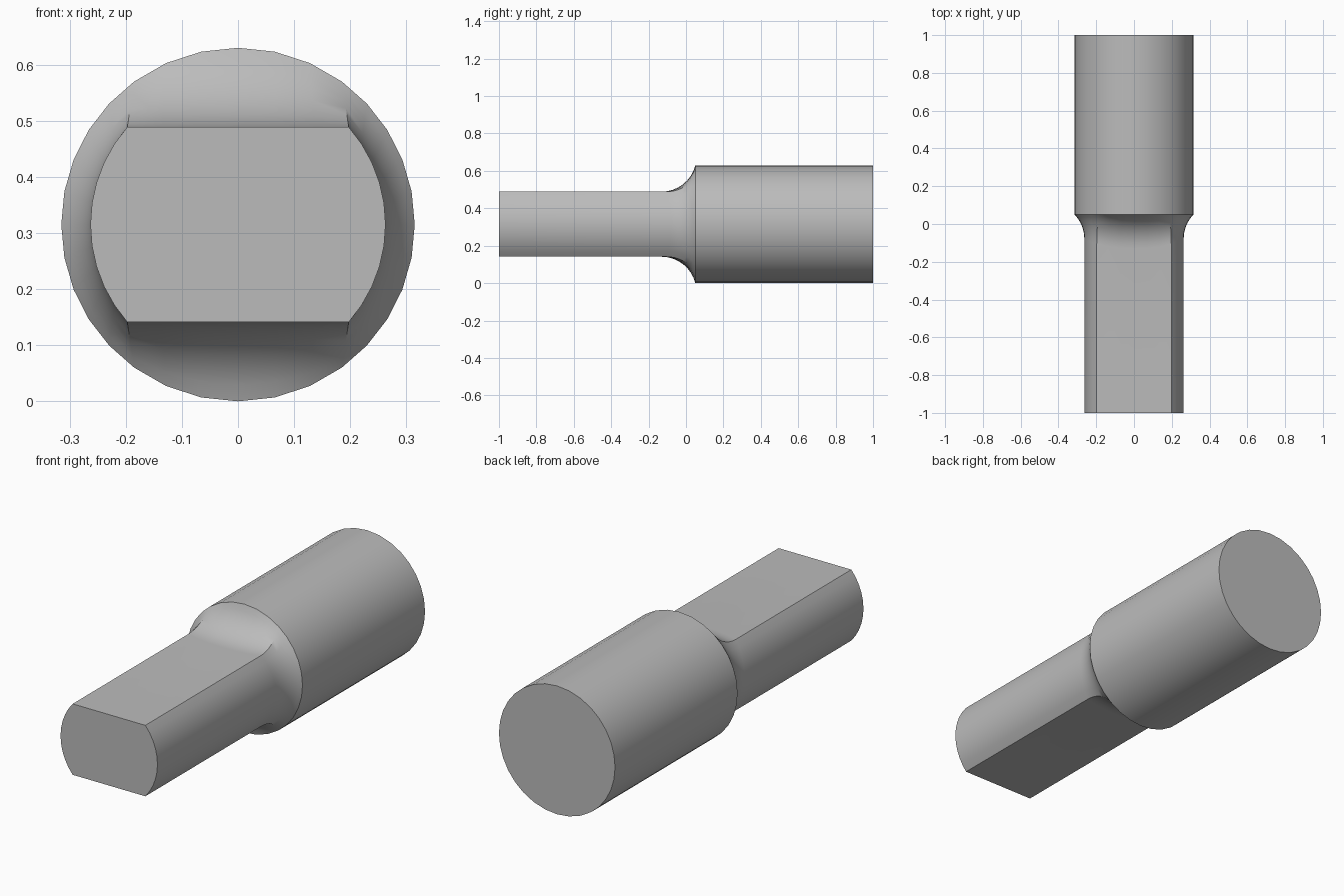
import bpy
import bmesh
from math import sin, cos, asin, sqrt, radians

cube = bpy.data.objects.get("Cube")
if cube:
    bpy.data.objects.remove(cube, do_unlink=True)

# Main dimensions
BODY_R = 0.315      # round body
SHAFT_R = 0.263     # rounded sides of the shaft
FLAT = 0.174        # half thickness between the flats
FILLET = 0.186      # fillet radius of the neck
SHOULDER = 0.05     # y where the body begins
RIM_CORNER = radians(54)
SHAFT_CORNER = asin(FLAT / SHAFT_R)
SIDE_STEPS, FLAT_STEPS, NECK_STEPS = 10, 6, 8

# Matching points on the shaft section and the body circle
pairs = []
for side in (1, -1):
    for i in range(SIDE_STEPS):
        t = 2 * i / SIDE_STEPS - 1
        a, b = t * SHAFT_CORNER, t * RIM_CORNER
        pairs.append((side * SHAFT_R * cos(a), side * SHAFT_R * sin(a),
                      side * BODY_R * cos(b), side * BODY_R * sin(b)))
    for i in range(FLAT_STEPS):
        b = RIM_CORNER + (radians(180) - 2 * RIM_CORNER) * i / FLAT_STEPS
        x = SHAFT_R * cos(SHAFT_CORNER) * cos(b) / cos(RIM_CORNER)
        pairs.append((side * x, side * FLAT,
                      side * BODY_R * cos(b), side * BODY_R * sin(b)))

# One lengthwise strip per pair: shaft end, fillet arc, body end
bm = bmesh.new()
strips = []
for x0, z0, x1, z1 in pairs:
    gap = sqrt((x1 - x0) ** 2 + (z1 - z0) ** 2)
    sweep = asin(sqrt(2 * FILLET * gap - gap * gap) / FILLET)
    start = SHOULDER - FILLET * sin(sweep)
    path = [(-1, 0)]
    for k in range(NECK_STEPS + 1):
        a = sweep * k / NECK_STEPS
        path.append((start + FILLET * sin(a), FILLET * (1 - cos(a)) / gap))
    path.append((1, 1))
    strips.append([bm.verts.new((x0 + (x1 - x0) * f, y, BODY_R + z0 + (z1 - z0) * f))
                   for y, f in path])

# Skin and end caps
for i, strip in enumerate(strips):
    following = strips[(i + 1) % len(strips)]
    for k in range(len(strip) - 1):
        bm.faces.new((strip[k], following[k], following[k + 1], strip[k + 1]))
bm.faces.new([s[0] for s in strips])
bm.faces.new([s[-1] for s in strips])
bmesh.ops.recalc_face_normals(bm, faces=bm.faces[:])

mesh = bpy.data.meshes.new("flatted_pin")
bm.to_mesh(mesh)
bm.free()
pin = bpy.data.objects.new("flatted_pin", mesh)
bpy.context.collection.objects.link(pin)

# Plain grey
grey = bpy.data.materials.new("grey")
grey.use_nodes = True
colour = (0.5, 0.5, 0.5, 1)
grey.diffuse_color = colour
grey.node_tree.nodes["Principled BSDF"].inputs["Base Color"].default_value = colour
mesh.materials.append(grey)

# Smooth curves, sharp rims
bpy.ops.object.select_all(action='DESELECT')
pin.select_set(True)
bpy.context.view_layer.objects.active = pin
bpy.ops.object.shade_smooth_by_angle(angle=radians(30))
